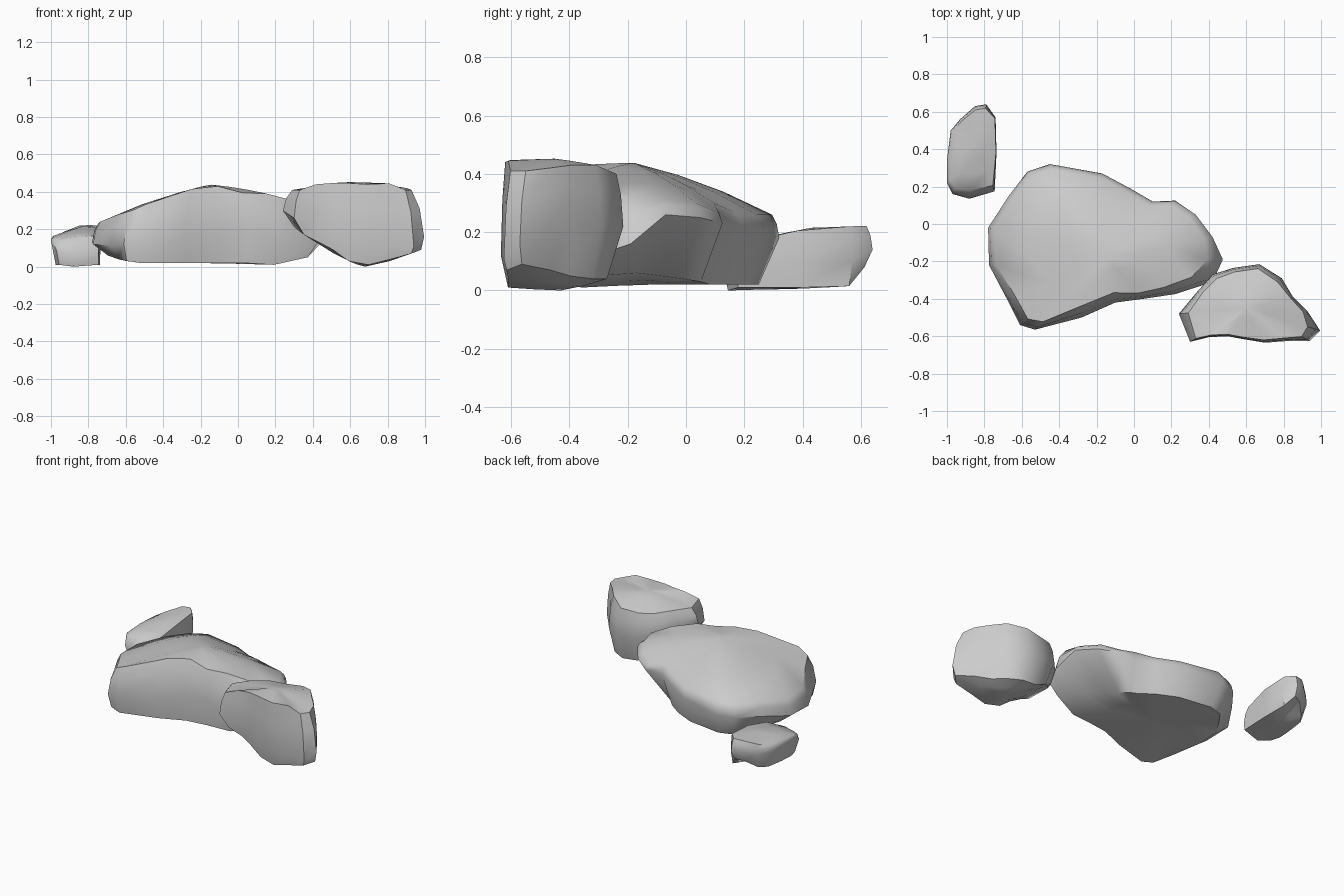
import bpy, bmesh
from math import radians


def rock(name, cols, crown, base, bulge):
    """Loft a boulder: each column is x, y, z_foot, z_wide, z_rim, foot inset, rim inset."""
    bm = bmesh.new()
    cx, cy, cz = crown
    bx, by, bz = base
    rings = [[] for _ in range(7)]
    for x, y, zf, zw, zr, fi, ri in cols:
        fx, fy = x + (bx - x) * fi, y + (by - y) * fi
        rx, ry = x + (cx - x) * ri, y + (cy - y) * ri
        pts = [(fx + (bx - fx) * .5, fy + (by - fy) * .5, zf + (bz - zf) * .6),
               (fx, fy, zf),
               (x, y, zw),
               # slight bulge between widest line and rim
               (x + (rx - x) * .35, y + (ry - y) * .35, zw + (zr - zw) * .6),
               (rx, ry, zr)]
        for t in (.35, .68):
            s = t + bulge * t * (1 - t)
            pts.append((rx + (cx - rx) * t, ry + (cy - ry) * t, zr + (cz - zr) * s))
        for ring, p in zip(rings, pts):
            ring.append(bm.verts.new(p))
    n = len(cols)
    for a, b in zip(rings, rings[1:]):
        for i in range(n):
            j = (i + 1) % n
            bm.faces.new((a[i], a[j], b[j], b[i]))
    low, top = bm.verts.new(base), bm.verts.new(crown)
    for i in range(n):
        j = (i + 1) % n
        bm.faces.new((rings[0][j], rings[0][i], low))
        bm.faces.new((rings[-1][i], rings[-1][j], top))
    bmesh.ops.recalc_face_normals(bm, faces=bm.faces)
    mesh = bpy.data.meshes.new(name)
    bm.to_mesh(mesh)
    bm.free()
    ob = bpy.data.objects.new(name, mesh)
    bpy.context.collection.objects.link(ob)
    bpy.ops.object.select_all(action='DESELECT')
    ob.select_set(True)
    bpy.context.view_layer.objects.active = ob
    bpy.ops.object.shade_smooth_by_angle(angle=radians(42))
    return ob


# Large slab, highest along the front, sloping to the back and left
rock("large_boulder", [
    (-.61, -.54, .03, .12, .30, .04, .09),
    (-.53, -.565, .02, .13, .335, .04, .11),
    (-.28, -.50, .02, .17, .415, .06, .24),
    (-.10, -.42, .02, .20, .43, .05, .22),
    (.05, -.40, .02, .20, .395, .05, .14),
    (.22, -.375, .01, .14, .39, .06, .18),
    (.42, -.31, .05, .12, .35, .07, .20),
    (.475, -.19, .06, .16, .32, .30, .13),
    (.42, -.07, .05, .26, .31, .38, .08),
    (.33, .05, .04, .25, .30, .36, .07),
    (.22, .125, .03, .23, .27, .30, .07),
    (.10, .12, .02, .23, .30, .15, .08),
    (-.02, .19, .02, .22, .27, .12, .07),
    (-.17, .27, .02, .20, .26, .14, .06),
    (-.45, .32, .02, .18, .26, .16, .05),
    (-.57, .28, .02, .17, .25, .16, .05),
    (-.67, .15, .03, .16, .25, .17, .05),
    (-.78, -.02, .06, .13, .23, .17, .05),
    (-.775, -.22, .06, .12, .24, .15, .06),
    (-.68, -.40, .04, .11, .28, .09, .08),
], crown=(-.14, -.18, .438), base=(-.25, -.12, .02), bulge=.4)

# Blocky boulder at front right, raised on its left side
rock("front_boulder", [
    (.30, -.63, .17, .26, .41, .14, .10),
    (.40, -.605, .13, .27, .44, .12, .08),
    (.50, -.60, .09, .17, .447, .05, .06),
    (.58, -.615, .03, .14, .447, .10, .06),
    (.70, -.635, .01, .12, .44, .12, .08),
    (.83, -.625, .04, .11, .445, .08, .09),
    (.94, -.625, .07, .11, .41, .05, .13),
    (.995, -.57, .09, .16, .41, .05, .17),
    (.93, -.47, .07, .20, .42, .12, .08),
    (.85, -.39, .05, .24, .43, .18, .06),
    (.79, -.29, .04, .22, .43, .22, .12),
    (.67, -.215, .04, .22, .40, .26, .10),
    (.53, -.235, .05, .23, .39, .22, .10),
    (.42, -.27, .10, .26, .40, .18, .12),
    (.34, -.36, .15, .29, .41, .14, .10),
    (.24, -.48, .21, .30, .41, .14, .14),
], crown=(.60, -.45, .452), base=(.68, -.43, .0), bulge=.2)

# Small low stone at back left
rock("small_stone", [
    (-.97, .16, .01, .09, .15, .12, .12),
    (-.88, .135, .00, .04, .16, .04, .16),
    (-.745, .175, .01, .06, .165, .02, .12),
    (-.735, .38, .01, .10, .205, .03, .03),
    (-.74, .57, .015, .10, .22, .05, .04),
    (-.79, .64, .08, .14, .222, .10, .10),
    (-.85, .63, .07, .14, .22, .16, .10),
    (-.93, .56, .02, .12, .19, .18, .08),
    (-.98, .50, .015, .13, .17, .20, .08),
    (-1.0, .34, .01, .14, .165, .22, .08),
    (-1.0, .22, .01, .14, .155, .18, .08),
], crown=(-.83, .43, .215), base=(-.86, .36, .005), bulge=.2)
